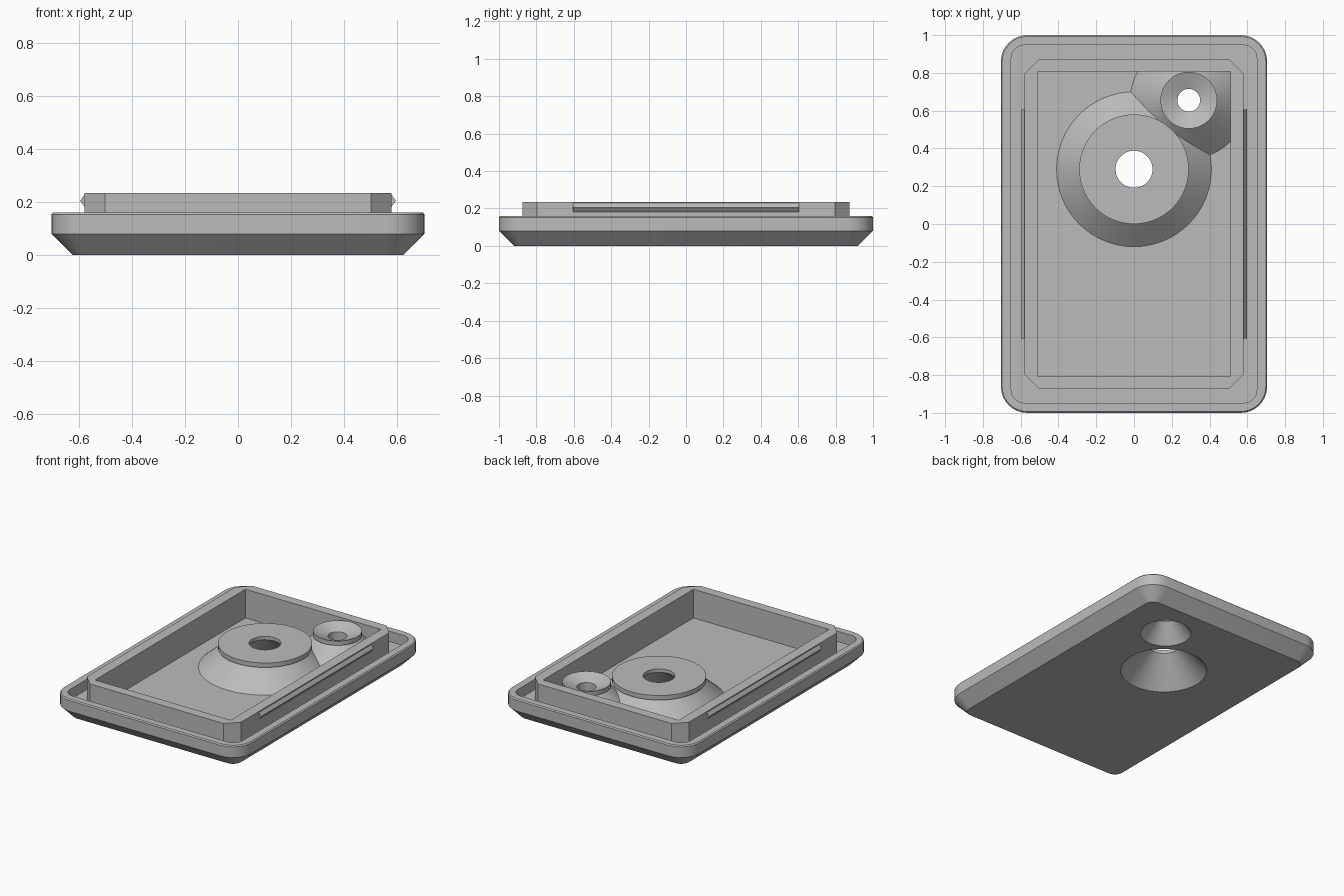
import bpy, bmesh, math
from mathutils import Vector

old = bpy.data.objects.get("Cube")
if old:
    bpy.data.objects.remove(old, do_unlink=True)

GREY = (0.5, 0.5, 0.5, 1.0)
grey = bpy.data.materials.new("plain grey plastic")
grey.use_nodes = True
grey.diffuse_color = GREY
grey.node_tree.nodes["Principled BSDF"].inputs["Base Color"].default_value = GREY


def finish(name, bm):
    bmesh.ops.remove_doubles(bm, verts=bm.verts, dist=0.0001)
    bmesh.ops.recalc_face_normals(bm, faces=bm.faces)
    mesh = bpy.data.meshes.new(name)
    bm.to_mesh(mesh)
    bm.free()
    mesh.materials.append(grey)
    obj = bpy.data.objects.new(name, mesh)
    bpy.context.collection.objects.link(obj)
    return obj


def loft(name, rings):
    """Skin a stack of equal-length rings and cap both ends."""
    bm = bmesh.new()
    loops = [[bm.verts.new(p) for p in ring] for ring in rings]
    n = len(loops[0])
    for a, b in zip(loops, loops[1:]):
        for i in range(n):
            j = (i + 1) % n
            bm.faces.new((a[i], a[j], b[j], b[i]))
    bm.faces.new(loops[0][::-1])
    bm.faces.new(loops[-1])
    return finish(name, bm)


def rect_ring(hx, hy, corner, z, steps=8, chamfer=False):
    """Rectangle outline with round, chamfered or (corner 0) square corners."""
    pts = []
    for q, (sx, sy) in enumerate(((1, 1), (-1, 1), (-1, -1), (1, -1))):
        centre = Vector((sx * (hx - corner), sy * (hy - corner), z))
        for k in range(steps + 1):
            t = k / steps
            a = math.pi / 2 * (q + t)
            r = corner
            if chamfer:
                r /= math.cos(math.pi / 2 * t) + math.sin(math.pi / 2 * t)
            pts.append(centre + Vector((r * math.cos(a), r * math.sin(a), 0)))
    return pts


def lathe(name, x, y, profile, n=64):
    """Solid of revolution about a vertical axis, from (radius, z) points."""
    return loft(name, [[Vector((x + r * math.cos(2 * math.pi * i / n),
                                y + r * math.sin(2 * math.pi * i / n), z))
                        for i in range(n)] for r, z in profile])


def boolean(target, tool, operation):
    mod = target.modifiers.new(operation.lower(), "BOOLEAN")
    mod.operation = operation
    mod.solver = "EXACT"
    mod.object = tool
    bpy.context.view_layer.objects.active = target
    bpy.ops.object.modifier_apply(modifier=mod.name)
    bpy.data.objects.remove(tool, do_unlink=True)


# Case: bevelled tray, rim, groove, raised wall and cavity in one skin
case = loft("case_shell", [
    rect_ring(0.625, 0.92, 0.06, 0),
    rect_ring(0.705, 1.0, 0.14, 0.08),
    rect_ring(0.705, 1.0, 0.14, 0.153),
    rect_ring(0.698, 0.993, 0.133, 0.16),
    rect_ring(0.65, 0.947, 0.07, 0.16),
    rect_ring(0.65, 0.947, 0.07, 0.09),
    rect_ring(0.58, 0.873, 0.077, 0.09, chamfer=True),
    rect_ring(0.58, 0.873, 0.077, 0.235, chamfer=True),
    rect_ring(0.51, 0.808, 0, 0.235),
    rect_ring(0.51, 0.808, 0, 0.04),
])

# Large boss: flared cone under a flat disc
BIG = (0, 0.29)
big_boss = lathe("large_boss", *BIG, [
    (0.433, 0.02), (0.41, 0.04), (0.26, 0.172), (0.29, 0.172), (0.29, 0.203)])
boolean(case, big_boss, "UNION")

# Small boss: flared cone with a dished top, trimmed to the cavity
SMALL = (0.29, 0.655)
small_boss = lathe("small_boss", *SMALL, [
    (0.333, 0.02), (0.31, 0.04), (0.135, 0.195), (0.15, 0.195),
    (0.15, 0.225), (0.06, 0.19)])
trim = loft("trim_block", [rect_ring(0.54, 0.84, 0, z) for z in (0.025, 0.4)])
boolean(small_boss, trim, "INTERSECT")
boolean(case, small_boss, "UNION")

# Countersunk through holes, wide at the underside
for place, hole, mouth, throat in ((BIG, 0.098, 0.27, 0.18),
                                   (SMALL, 0.06, 0.16, 0.12)):
    cutter = lathe("hole_cutter", *place, [
        (mouth, -0.02), (mouth, 0), (hole, throat), (hole, 0.4)])
    boolean(case, cutter, "DIFFERENCE")

# Snap ridges on the long sides of the wall
ridges = []
for side, label in ((1, "left"), (-1, "right")):
    section = ((0.57, 0.172), (0.58, 0.182), (0.597, 0.205), (0.58, 0.228), (0.57, 0.228))
    ridges.append(loft(label + "_snap_ridge", [
        [Vector((side * x, y, z)) for x, z in section] for y in (-0.605, 0.605)]))

# Smooth curved surfaces, keep hard edges
bpy.ops.object.select_all(action="DESELECT")
for obj in [case] + ridges:
    obj.select_set(True)
bpy.context.view_layer.objects.active = case
bpy.ops.object.shade_smooth_by_angle(angle=math.radians(25))
